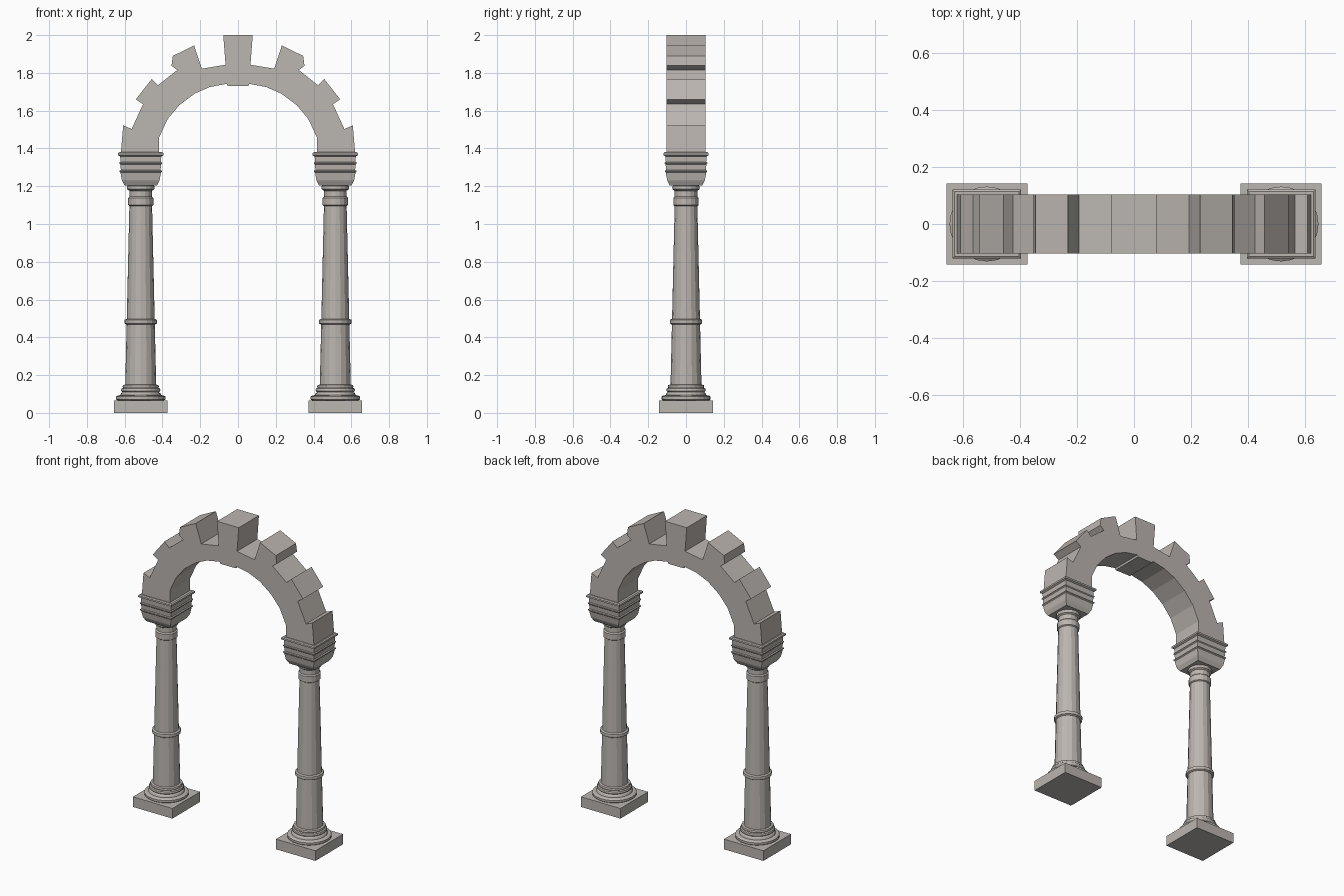
import bpy, bmesh, math

if "Cube" in bpy.data.objects:
    bpy.data.objects.remove(bpy.data.objects["Cube"])

stone = bpy.data.materials.new("warm grey stone")
stone.diffuse_color = (0.50, 0.465, 0.435, 1)
stone.use_nodes = True
stone.node_tree.nodes["Principled BSDF"].inputs["Base Color"].default_value = stone.diffuse_color

COLUMN_X = 0.515


def finish(name, bm):
    bmesh.ops.recalc_face_normals(bm, faces=bm.faces)
    mesh = bpy.data.meshes.new(name)
    bm.to_mesh(mesh)
    bm.free()
    mesh.materials.append(stone)
    obj = bpy.data.objects.new(name, mesh)
    bpy.context.collection.objects.link(obj)
    return obj


def stack(name, profile, sides, cx, turn=0.0, scale=1.0):
    """Closed solid of stacked regular polygons from (radius, z) pairs."""
    bm = bmesh.new()
    rings = []
    for r, z in profile:
        ring = []
        for i in range(sides):
            a = turn + 2 * math.pi * i / sides
            ring.append(bm.verts.new((cx + r * scale * math.cos(a), r * scale * math.sin(a), z)))
        rings.append(ring)
    for lo, hi in zip(rings, rings[1:]):
        for i in range(sides):
            j = (i + 1) % sides
            bm.faces.new((lo[i], lo[j], hi[j], hi[i]))
    bm.faces.new(rings[0][::-1])
    bm.faces.new(rings[-1])
    return finish(name, bm)


def square_stack(name, profile, cx):
    return stack(name, profile, 4, cx, math.pi / 4, math.sqrt(2))


# Profiles as (radius or half width, height)
plinth = [(0.142, 0), (0.142, 0.066)]
base = [(0.122, 0.066), (0.131, 0.072), (0.131, 0.086), (0.122, 0.092), (0.108, 0.094),
        (0.104, 0.104), (0.096, 0.110), (0.102, 0.115), (0.104, 0.122), (0.102, 0.129),
        (0.094, 0.133), (0.096, 0.140), (0.094, 0.147), (0.082, 0.150)]
shaft = [(0.082, 0.145), (0.060, 1.10), (0.060, 1.19)]
middle_ring = [(0.076, 0.468), (0.085, 0.473), (0.086, 0.483), (0.085, 0.493), (0.074, 0.498)]
neck = [(0.060, 1.095), (0.067, 1.10), (0.067, 1.138), (0.060, 1.145), (0.059, 1.175),
        (0.070, 1.182), (0.073, 1.19), (0.072, 1.20), (0.066, 1.206)]
capital = [(0.085, 1.203), (0.097, 1.225), (0.100, 1.232), (0.107, 1.272), (0.112, 1.277),
           (0.112, 1.283), (0.105, 1.286), (0.108, 1.315), (0.113, 1.320), (0.113, 1.326),
           (0.107, 1.329), (0.109, 1.358), (0.120, 1.364), (0.120, 1.375), (0.113, 1.380)]

# Two columns
for side, sx in (("left", -1), ("right", 1)):
    cx = sx * COLUMN_X
    square_stack(side + "_plinth", plinth, cx)
    stack(side + "_column_base", base, 24, cx)
    stack(side + "_shaft", shaft, 16, cx)
    stack(side + "_middle_ring", middle_ring, 16, cx)
    stack(side + "_neck", neck, 16, cx)
    square_stack(side + "_capital", capital, cx)

# Arch with toothed voussoirs: left half outline, mirrored, then extruded
outer = [(0.62, 1.375), (0.608, 1.522), (0.563, 1.503), (0.503, 1.634), (0.541, 1.66),
         (0.457, 1.767), (0.423, 1.735), (0.322, 1.815), (0.352, 1.838), (0.345, 1.89),
         (0.232, 1.945), (0.192, 1.822), (0.066, 1.843), (0.078, 2.0)]
inner = [(0.055, 1.73), (0.060, 1.742), (0.15, 1.725), (0.23, 1.69), (0.31, 1.63),
         (0.373, 1.555), (0.417, 1.46), (0.417, 1.375)]
outline = [(-x, z) for x, z in outer] + outer[::-1]
outline += inner[::-1] + [(-x, z) for x, z in inner]

bm = bmesh.new()
face = bm.faces.new([bm.verts.new((x, -0.104, z)) for x, z in outline])
ext = bmesh.ops.extrude_face_region(bm, geom=[face])
bmesh.ops.translate(bm, vec=(0, 0.208, 0),
                    verts=[v for v in ext["geom"] if isinstance(v, bmesh.types.BMVert)])
finish("arch", bm)
